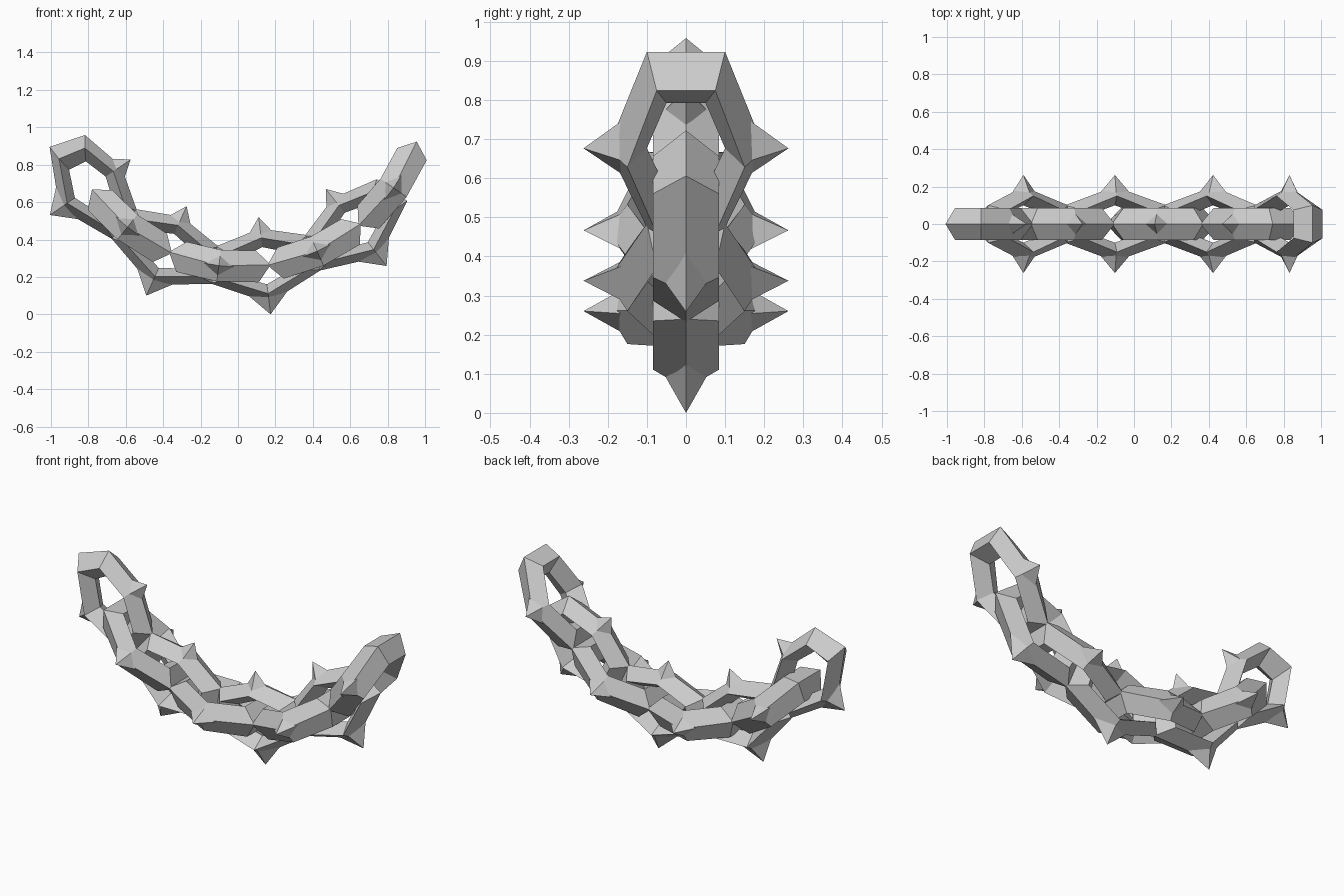
import bpy, bmesh
from math import sin, cos, radians, pi
from mathutils import Vector

if "Cube" in bpy.data.objects:
    bpy.data.objects.remove(bpy.data.objects["Cube"])

R = 0.985                 # radius of the hanging arc
CX, CZ = 0.022, 1.2375    # centre of the arc


def on_arc(centre_angle, along, radial, depth):
    """Bend a straight link coordinate onto the hanging arc."""
    a = radians(centre_angle) + along / R
    r = R + radial
    return Vector((CX + r * sin(a), depth, CZ - r * cos(a)))


def make_link(name, angle, upright):
    bm = bmesh.new()

    def vert(along, lateral, thick):
        radial, depth = (lateral, thick) if upright else (thick, lateral)
        return bm.verts.new(on_arc(angle, along, radial, depth))

    # six-sided stretched ring with a diamond cross-section
    section = [(0.32, 0.20, 0), (0.238, 0.15, 0.085),
               (0.156, 0.10, 0), (0.238, 0.15, -0.085)]
    ring = []
    for i in range(6):
        t = pi / 6 + i * pi / 3
        ring.append([vert(l * cos(t), w * sin(t), h) for l, w, h in section])
    for i in range(6):
        a, b = ring[i], ring[(i + 1) % 6]
        for j in range(4):
            k = (j + 1) % 4
            bm.faces.new((a[j], a[k], b[k], b[j]))

    # four-sided spike on both long sides
    for s in (-1, 1):
        tip = vert(0, 0.262 * s, 0)
        base = [vert(l, 0.15 * s, h) for l, h in
                ((0.095, 0), (0, 0.063), (-0.095, 0), (0, -0.063))]
        for j in range(4):
            bm.faces.new((base[j], base[(j + 1) % 4], tip))
        bm.faces.new(base)

    bmesh.ops.recalc_face_normals(bm, faces=bm.faces)
    mesh = bpy.data.meshes.new(name)
    bm.to_mesh(mesh)
    bm.free()
    bpy.context.collection.objects.link(bpy.data.objects.new(name, mesh))


# four pairs of upright and flat links along the arc
for p in range(4):
    start = -55.5 + p * 31.26
    make_link(f"upright_link_{p + 1}", start, True)
    make_link(f"flat_link_{p + 1}", start + 17, False)
